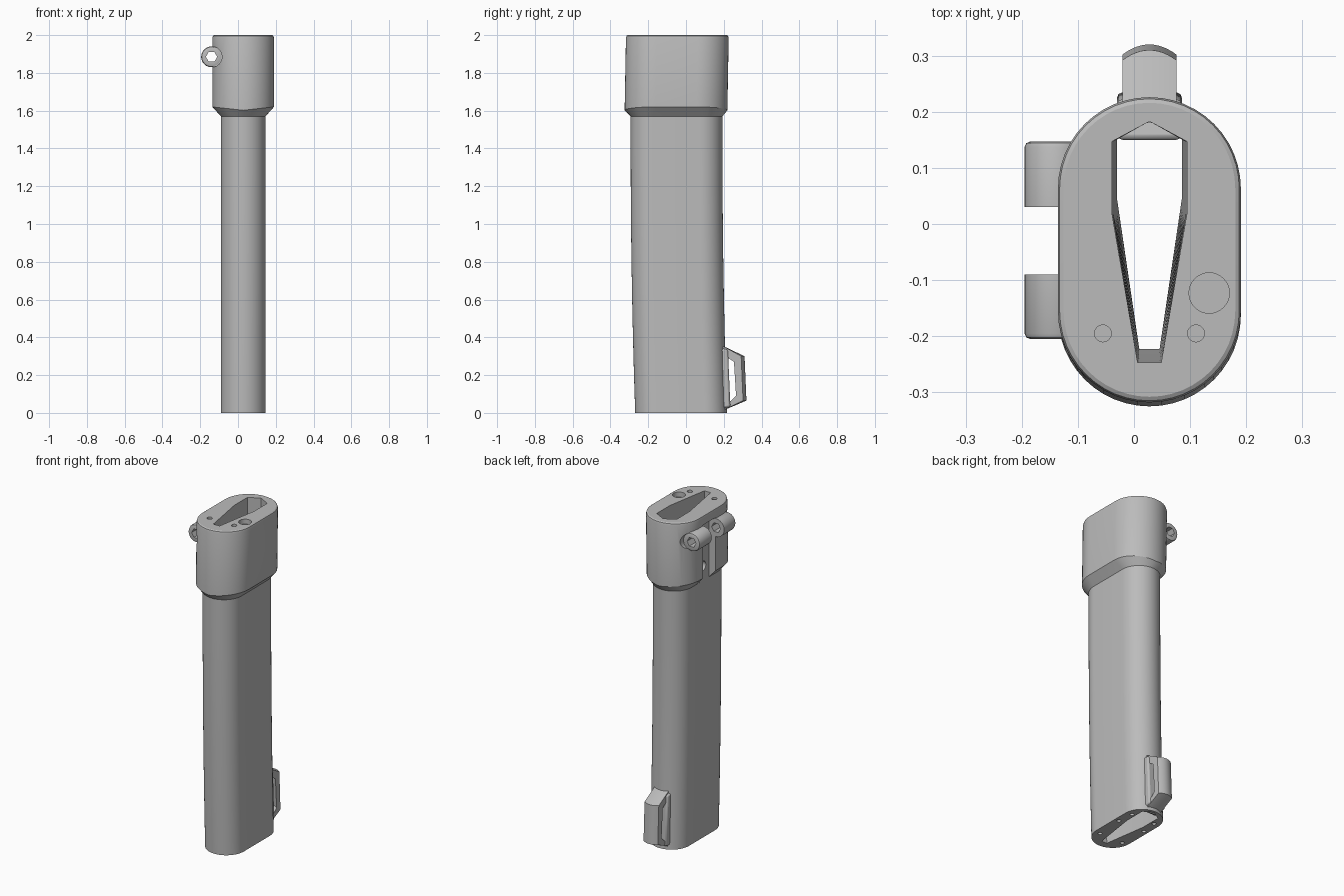
import bpy, bmesh, math
from mathutils import Vector

if "Cube" in bpy.data.objects:
    bpy.data.objects.remove(bpy.data.objects["Cube"], do_unlink=True)

GREY = (0.5, 0.5, 0.5, 1)
mat = bpy.data.materials.new("plain grey")
mat.use_nodes = True
mat.diffuse_color = GREY
mat.node_tree.nodes["Principled BSDF"].inputs["Base Color"].default_value = GREY

CX, CY = 0.0275, -0.05          # centre line of the sheath
PIN_X, PIN_Z = -0.14, 1.885     # hinge pin axis


def loft(name, rings, closed=False):
    """Skin equal-length point rings; cap the ends, or join last to first."""
    bm = bmesh.new()
    rows = [[bm.verts.new(p) for p in ring] for ring in rings]
    n = len(rows[0])
    pairs = list(zip(rows, rows[1:]))
    if closed:
        pairs.append((rows[-1], rows[0]))
    else:
        bm.faces.new(rows[0])
        bm.faces.new(rows[-1])
    for a, b in pairs:
        for i in range(n):
            j = (i + 1) % n
            bm.faces.new((a[i], a[j], b[j], b[i]))
    bmesh.ops.recalc_face_normals(bm, faces=bm.faces)
    mesh = bpy.data.meshes.new(name)
    bm.to_mesh(mesh)
    bm.free()
    mesh.materials.append(mat)
    obj = bpy.data.objects.new(name, mesh)
    bpy.context.collection.objects.link(obj)
    return obj


def select(obj):
    bpy.ops.object.select_all(action='DESELECT')
    obj.select_set(True)
    bpy.context.view_layer.objects.active = obj


def cut(obj, cutters):
    for c in cutters:
        c.hide_render = True
        mod = obj.modifiers.new("cut", 'BOOLEAN')
        mod.operation, mod.solver, mod.object = 'DIFFERENCE', 'EXACT', c
        select(obj)
        bpy.ops.object.modifier_apply(modifier=mod.name)


def bend(z):
    """Gentle backward curve of the lower sheath."""
    return 0.024 * max(0, 1 - z / 1.4) ** 2


def stadium(r, half, z, y=CY, rise=0):
    """Oval ring: straight sides, round ends; rise lifts the sides."""
    pts = []
    for i in range(50):
        end = 1 if i < 25 else -1
        a = math.pi * (i if i < 25 else i - 1) / 24
        pts.append(Vector((CX + r * math.cos(a), y + end * half + r * math.sin(a),
                           z + rise * abs(math.cos(a)))))
    return pts


def circle(r, centre, axis, n=32):
    u, v = {'x': ((0, 1, 0), (0, 0, 1)), 'y': ((1, 0, 0), (0, 0, 1)),
            'z': ((1, 0, 0), (0, 1, 0))}[axis]
    return [Vector(centre) + r * (Vector(u) * math.cos(t) + Vector(v) * math.sin(t))
            for t in (2 * math.pi * i / n for i in range(n))]


def rod(name, r, a, b, axis, n=32):
    return loft(name, [circle(r, a, axis, n), circle(r, b, axis, n)])


def pin_rod(r, y0, y1, n=32):
    return rod("pin_cutter", r, (PIN_X, y0, PIN_Z), (PIN_X, y1, PIN_Z), 'y', n)


# Blade slot cutter, tapering slightly downwards
half_slot = [(0, 0.183), (0.067, 0.147), (0.067, 0.02), (0.021, -0.247)]
slot_outline = half_slot + [(-x, y) for x, y in reversed(half_slot[1:])]
slot = loft("slot_cutter", [
    [Vector((CX + x * (0.86 + 0.07 * z), y + bend(z), z)) for x, y in slot_outline]
    for z in (-0.05, 0.2, 0.4, 0.6, 0.8, 1.0, 1.2, 1.4, 2.05)])

# Sheath body
body = loft("sheath_body", [stadium(0.118, 0.125, z, CY + bend(z))
                            for z in (0, 0.2, 0.4, 0.6, 0.8, 1.0, 1.2, 1.4, 1.59)])
base_holes = [rod("base_hole_cutter", 0.012, (CX + s * x, y, -0.05), (CX + s * x, y, 0.08), 'z', 16)
              for s in (-1, 1) for x, y in ((0.08, -0.165), (0.09, 0.01), (0.08, 0.11))]
cut(body, [slot] + base_holes)

# Collar with chamfered skirt and rounded top rim
collar = loft("collar", [
    stadium(0.118, 0.125, 1.57), stadium(0.163, 0.109, 1.602, CY - 0.003, 0.018),
    stadium(0.163, 0.109, 1.985, CY + 0.004), stadium(0.160, 0.109, 1.996, CY + 0.004),
    stadium(0.153, 0.109, 2.0, CY + 0.004)])
screw_holes = [rod("screw_cutter", 0.015, (CX + s * 0.083, -0.195, 1.9),
                   (CX + s * 0.083, -0.195, 2.05), 'z') for s in (-1, 1)]
magnet = rod("magnet_cutter", 0.036, (0.134, -0.123, 1.97), (0.134, -0.123, 2.05), 'z')
latch_channel = loft("channel_cutter", [
    [Vector((x, y, z)) for x, y in ((-0.3, -0.09), (-0.092, -0.09), (-0.092, 0.03), (-0.3, 0.03))]
    for z in (1.5, 1.945)])
spring = rod("spring_cutter", 0.03, (-0.2, -0.03, 1.66), (-0.065, -0.03, 1.66), 'x')
pin_hole = pin_rod(0.03, -0.4, 0.4, 6)
pockets = [pin_rod(0.055, -0.4, -0.203), pin_rod(0.055, 0.145, 0.4)]
cut(collar, [slot, magnet, latch_channel, spring, pin_hole] + screw_holes + pockets)

# Hinge knuckles, rounded at their outer ends
knuckles = []
for name, inner, outer in (("back_knuckle", 0.03, 0.147), ("front_knuckle", -0.09, -0.205)):
    d = math.copysign(0.01, outer - inner)
    shape = ((0.055, inner), (0.055, outer - d), (0.052, outer - 0.3 * d), (0.045, outer))
    rings = [circle(r, (PIN_X, y, PIN_Z), 'y', 36) for r, y in shape]
    # hexagonal bore
    for y in (outer, inner):
        hexagon = circle(0.03, (PIN_X, y, PIN_Z), 'y', 6)
        rings.append([hexagon[i // 6].lerp(hexagon[(i // 6 + 1) % 6], i % 6 / 6) for i in range(36)])
    knuckles.append(loft(name, rings, closed=True))

# Belt loop with bowed outer face
W, STEPS = 0.048, 12
outer_side = [(0.18, 0.362), (0.305, 0.30), (0.315, 0.065), (0.18, 0.006)]
inner_side = [(0.19, 0.313), (0.272, 0.27), (0.283, 0.09), (0.2, 0.03)]


def loop_section(points, t):
    return [Vector((CX + W * t, y + (0.005 if y > 0.3 else 0) - (0.018 * t * t if y > 0.25 else 0), z))
            for y, z in points]


spread = [2 * i / STEPS - 1 for i in range(STEPS + 1)]
belt_loop = loft("belt_loop", [loop_section(outer_side, t) for t in spread]
                 + [loop_section(inner_side, t) for t in reversed(spread)], closed=True)

# Mounting pad under the loop
pad_side = [(0.15, 0.02), (0.235, 0.03), (0.222, 0.335), (0.15, 0.35)]
pad = loft("loop_pad", [[Vector((CX + x, y, z)) for y, z in pad_side] for x in (-0.058, 0.058)])
bevel = pad.modifiers.new("soft edges", 'BEVEL')
bevel.width, bevel.segments = 0.01, 2

for helper in [o for o in bpy.data.objects if "cutter" in o.name]:
    bpy.data.objects.remove(helper, do_unlink=True)

for part in [body, collar, belt_loop, pad] + knuckles:
    select(part)
    bpy.ops.object.shade_smooth_by_angle(angle=math.radians(25))
